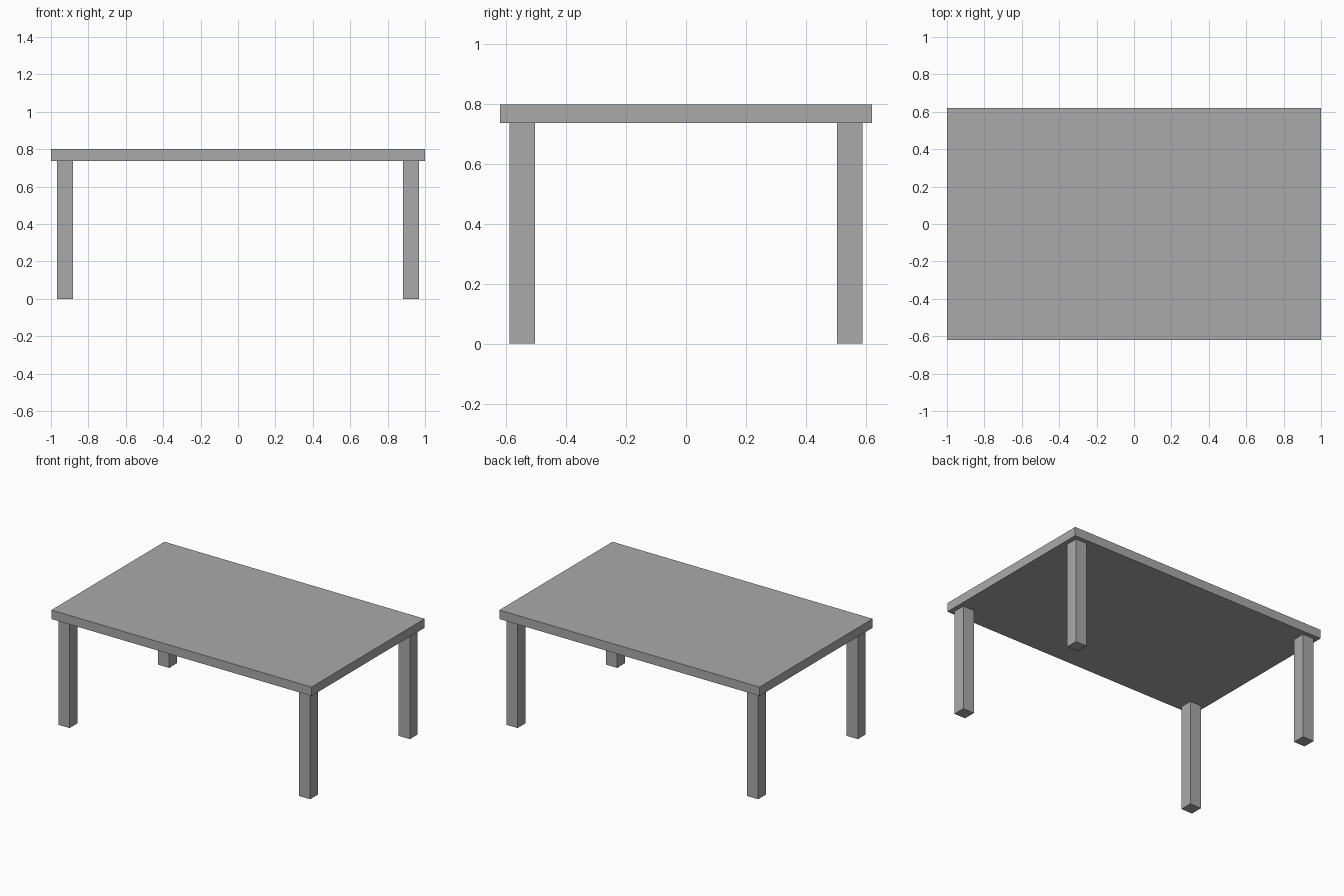
import bpy

cube = bpy.data.objects.get("Cube")
if cube:
    bpy.data.objects.remove(cube, do_unlink=True)

# Single plain grey
grey = bpy.data.materials.new("plain_grey")
grey.use_nodes = True
colour = (0.4, 0.4, 0.4, 1)
grey.diffuse_color = colour
for node in grey.node_tree.nodes:
    if node.type == "BSDF_PRINCIPLED":
        node.inputs["Base Color"].default_value = colour


def box(name, centre, size):
    bpy.ops.mesh.primitive_cube_add(size=1, location=centre)
    obj = bpy.context.object
    obj.name = name
    obj.scale = size
    bpy.ops.object.transform_apply(location=False, rotation=False, scale=True)
    obj.data.materials.append(grey)
    return obj


height, slab, leg = 0.8, 0.062, 0.086
leg_height = height - slab

# Tabletop slab
box("tabletop", (0, 0, height - slab / 2), (2, 1.242, slab))

# Four square legs, set in slightly from the edges
for x_side, x_name in ((1, "left"), (-1, "right")):
    for y_side, y_name in ((-1, "front"), (1, "back")):
        box(f"{y_name}_{x_name}_leg",
            (x_side * 0.925, y_side * 0.547, leg_height / 2),
            (leg, leg, leg_height))
